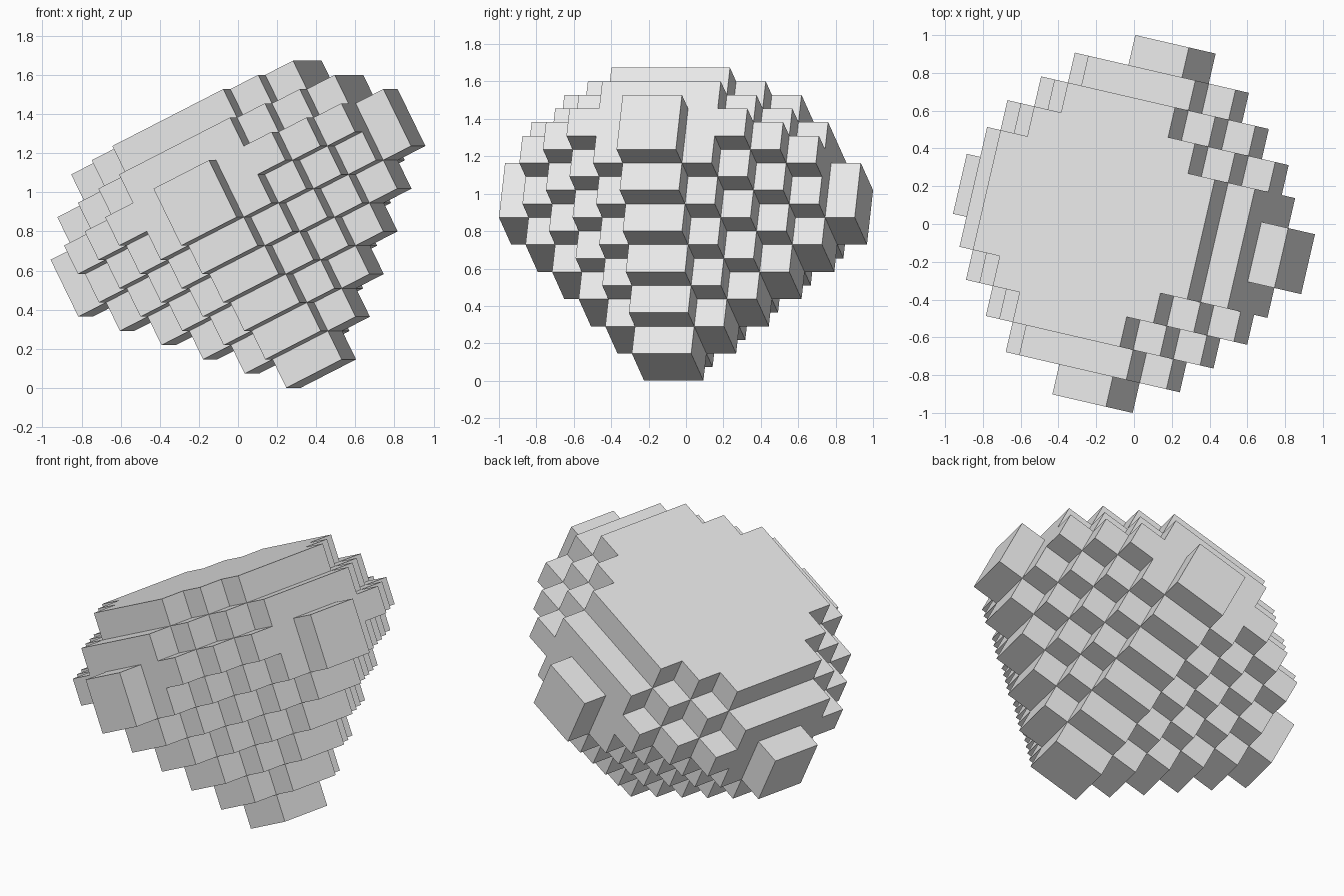
import bpy, bmesh, math
from mathutils import Matrix, Vector

cube = bpy.data.objects.get("Cube")
if cube:
    bpy.data.objects.remove(cube, do_unlink=True)

SIZE = 0.1627                       # edge of one block
TURN = math.radians(-13)
TILT = -math.atan(0.5)

grey = bpy.data.materials.new("light_grey")
grey.use_nodes = True
grey.diffuse_color = (0.8, 0.8, 0.8, 1)
grey.node_tree.nodes["Principled BSDF"].inputs["Base Color"].default_value = (0.8, 0.8, 0.8, 1)


def filled(cell):
    """Stepped octahedron below, fuller flat-topped cap above, square tips."""
    u, v, w = (c + 0.5 for c in cell)
    wide, narrow = max(abs(u), abs(v)), min(abs(u), abs(v))
    total = wide + narrow + abs(w)
    if w < 0:
        return total <= 6.5
    if w > 3:
        return False
    if wide > 5:                    # side tips
        return wide < 6 and narrow < 1 and w < 1
    return total <= 7.5 and wide + w <= 6


# Outer skin of the block stack
span = range(-6, 6)
cells = {(i, j, k) for i in span for j in span for k in span if filled((i, j, k))}
bm = bmesh.new()
corners = {}


def corner(p):
    key = tuple(round(c) for c in p)
    if key not in corners:
        corners[key] = bm.verts.new(key)
    return corners[key]


for cell in cells:
    middle = Vector(cell) + Vector((0.5, 0.5, 0.5))
    for axis in range(3):
        for side in (-1, 1):
            n = Vector((0, 0, 0))
            n[axis] = side
            if tuple(round(c) for c in Vector(cell) + n) in cells:
                continue
            a = Vector((0, 0, 0))
            a[(axis + 1) % 3] = 1
            b = n.cross(a)
            bm.faces.new([corner(middle + (n + a * s + b * t) / 2)
                          for s, t in ((-1, -1), (1, -1), (1, 1), (-1, 1))])

# Merge flat areas, then tilt the stack and stand it on the ground
bmesh.ops.dissolve_limit(bm, angle_limit=0.01, verts=bm.verts[:], edges=bm.edges[:])
pose = Matrix.Rotation(TURN, 4, 'Z') @ Matrix.Rotation(TILT, 4, 'Y') @ Matrix.Scale(SIZE, 4)
bm.transform(pose)
low = min(v.co.z for v in bm.verts)
bmesh.ops.translate(bm, verts=bm.verts[:], vec=(0, 0, -low))

mesh = bpy.data.meshes.new("stepped_block_body")
bm.to_mesh(mesh)
bm.free()
mesh.materials.append(grey)
body = bpy.data.objects.new("stepped_block_body", mesh)
bpy.context.collection.objects.link(body)
